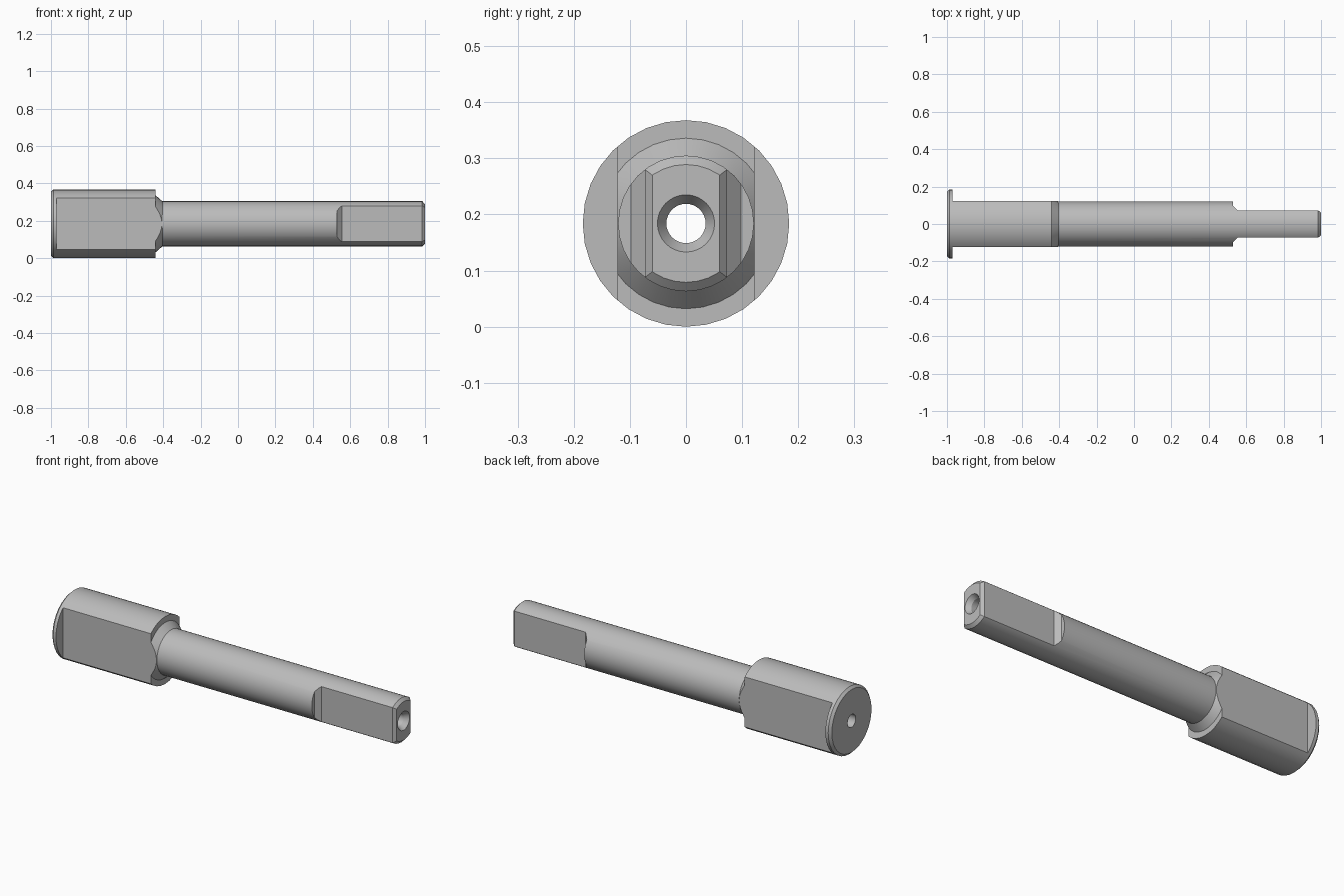
import bpy, bmesh, math
from mathutils import Vector

cube = bpy.data.objects.get("Cube")
if cube:
    bpy.data.objects.remove(cube, do_unlink=True)

AXIS_Z = 0.184
SEGMENTS = 32

steel = bpy.data.materials.new("grey steel")
steel.use_nodes = True
colour = (0.5, 0.5, 0.5, 1)
steel.diffuse_color = colour
steel.node_tree.nodes["Principled BSDF"].inputs["Base Color"].default_value = colour


def finish(bm, name):
    bmesh.ops.remove_doubles(bm, verts=bm.verts, dist=1e-5)
    bmesh.ops.recalc_face_normals(bm, faces=bm.faces)
    mesh = bpy.data.meshes.new(name)
    bm.to_mesh(mesh)
    bm.free()
    mesh.materials.append(steel)
    obj = bpy.data.objects.new(name, mesh)
    bpy.context.collection.objects.link(obj)
    return obj


def lathe(name, profile):
    """Spin a closed (x, radius) profile around the long axis."""
    bm = bmesh.new()
    vs = [bm.verts.new((x, 0, AXIS_Z + r)) for x, r in profile]
    es = [bm.edges.new((v, vs[i - 1])) for i, v in enumerate(vs)]
    bmesh.ops.spin(bm, geom=vs + es, cent=(0, 0, AXIS_Z), axis=(1, 0, 0),
                   angle=math.tau, steps=SEGMENTS, use_duplicate=False)
    return finish(bm, name)


def side_cutter(name, outline, side):
    """Upright prism from an (x, y) outline on one side of the axis."""
    bm = bmesh.new()
    face = bm.faces.new([bm.verts.new((x, y * side, -0.1)) for x, y in outline])
    ext = bmesh.ops.extrude_face_region(bm, geom=[face])
    top = [g for g in ext["geom"] if isinstance(g, bmesh.types.BMVert)]
    bmesh.ops.translate(bm, verts=top, vec=Vector((0, 0, 0.6)))
    obj = finish(bm, name)
    obj.hide_render = True
    return obj


# Stepped spindle: chamfered head, tapered shoulder, shaft and through bore
spindle = lathe("spindle", [
    (-1, 0.035), (-1, 0.171), (-0.987, 0.184), (-0.44, 0.184),
    (-0.44, 0.152), (-0.405, 0.121), (0.985, 0.121), (1, 0.105),
    (1, 0.051), (0.975, 0.035)])

# Wrench flats on the head, and the tang with its sloped run-out
head_flat = [(-0.97, 0.122), (-0.3, 0.122), (-0.3, 0.3), (-0.97, 0.3)]
tang_flat = [(0.53, 0.3), (0.53, 0.098), (0.555, 0.073), (0.985, 0.073),
             (1, 0.06), (1.1, 0.06), (1.1, 0.3)]
cutters = []
for label, outline in (("head_flat", head_flat), ("tang_flat", tang_flat)):
    for side_name, side in (("front", -1), ("back", 1)):
        cutter = side_cutter(f"{label}_cutter_{side_name}", outline, side)
        mod = spindle.modifiers.new(cutter.name, 'BOOLEAN')
        mod.operation = 'DIFFERENCE'
        mod.solver = 'EXACT'
        mod.object = cutter
        cutters.append(cutter)

# Bake the cuts and discard the cutters
bpy.context.view_layer.update()
graph = bpy.context.evaluated_depsgraph_get()
cut_mesh = bpy.data.meshes.new_from_object(spindle.evaluated_get(graph))
spindle.modifiers.clear()
spindle.data = cut_mesh
cut_mesh.materials.clear()
cut_mesh.materials.append(steel)
for poly in cut_mesh.polygons:
    poly.material_index = 0
for cutter in cutters:
    bpy.data.objects.remove(cutter, do_unlink=True)

# Smooth round surfaces, crisp machined edges
for obj in bpy.context.selected_objects:
    obj.select_set(False)
spindle.select_set(True)
bpy.context.view_layer.objects.active = spindle
bpy.ops.object.shade_smooth_by_angle(angle=math.radians(25))
